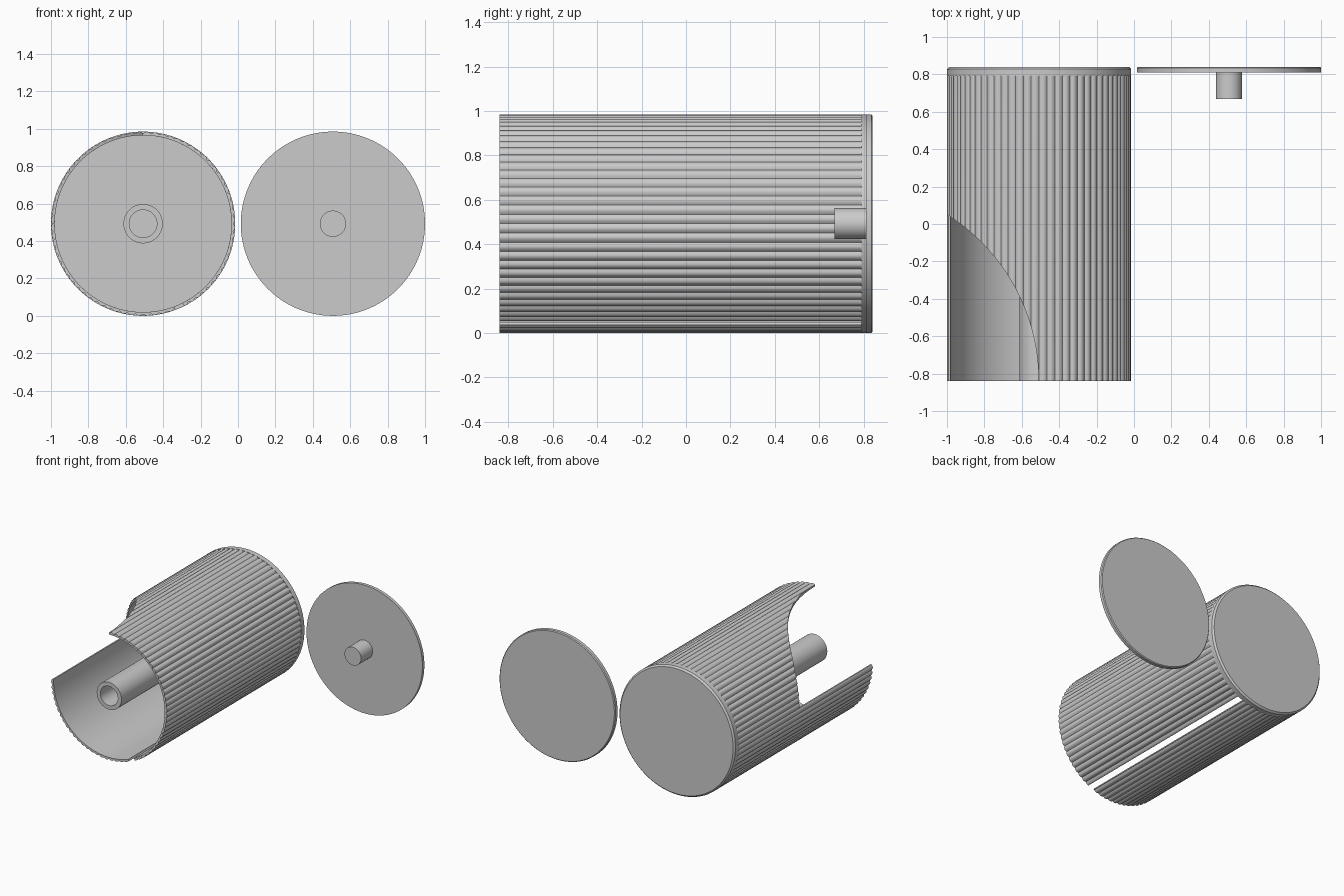
import bpy, bmesh, math
from mathutils import Vector

if "Cube" in bpy.data.objects:
    bpy.data.objects.remove(bpy.data.objects["Cube"])

R = 0.4925           # outer radius of container and lid
CX, CZ = 0.5075, 0.4925
FRONT, BACK, RIM = -0.84, 0.84, 0.79
INNER = R - 0.02


def finish(name, bm, angle=30):
    bmesh.ops.recalc_face_normals(bm, faces=bm.faces)
    me = bpy.data.meshes.new(name)
    bm.to_mesh(me)
    bm.free()
    ob = bpy.data.objects.new(name, me)
    bpy.context.collection.objects.link(ob)
    smooth(ob, angle)
    return ob


def smooth(ob, angle=30):
    bpy.ops.object.select_all(action='DESELECT')
    ob.select_set(True)
    bpy.context.view_layer.objects.active = ob
    bpy.ops.object.shade_smooth_by_angle(angle=math.radians(angle))


def lathe(name, profile, cx, steps=128):
    """Revolve (radius, y) points about the y-parallel axis at cx, CZ."""
    bm = bmesh.new()
    vs = [bm.verts.new((cx + r, y, CZ)) for r, y in profile]
    es = [bm.edges.new(p) for p in zip(vs, vs[1:])]
    if profile[0][0] > 0:
        es.append(bm.edges.new((vs[-1], vs[0])))
    bmesh.ops.spin(bm, geom=vs + es, cent=(cx, 0, CZ), axis=(0, 1, 0),
                   angle=math.tau, steps=steps, use_merge=True)
    bmesh.ops.remove_doubles(bm, verts=bm.verts, dist=1e-5)
    return finish(name, bm)


# Ribbed wall: open C section (narrow slot near the bottom) run along y
def ribbed_wall():
    bm = bmesh.new()
    a0, a1, n = -63.5, 290.5, 708
    rows = []
    for i in range(n + 1):
        t = math.radians(a0 + (a1 - a0) * i / n)
        ro = R - 0.009 * (1 - abs(math.sin(36 * t)))
        rows.append([bm.verts.new((-CX + r * math.cos(t), y, CZ + r * math.sin(t)))
                     for r, y in ((ro, FRONT), (ro, RIM), (INNER, RIM), (INNER, FRONT))])
    for a, b in zip(rows, rows[1:]):
        for k in range(4):
            m = (k + 1) % 4
            bm.faces.new((a[k], a[m], b[m], b[k]))
    bm.faces.new(rows[0])
    bm.faces.new(rows[-1])
    return finish("ribbed_wall", bm)


wall = ribbed_wall()

# Curved opening in the upper left front of the wall
bpy.ops.mesh.primitive_cylinder_add(vertices=256, radius=1.053, depth=1.0,
                                    location=(-1.563, FRONT, CZ + 0.5))
cutter = bpy.context.object
cutter.name = "opening_cutter"
cutter.hide_render = True
mod = wall.modifiers.new("opening", 'BOOLEAN')
mod.object = cutter
mod.operation = 'DIFFERENCE'
mod.solver = 'EXACT'
bpy.context.view_layer.objects.active = wall
bpy.ops.object.modifier_apply(modifier=mod.name)
bpy.data.objects.remove(cutter)
smooth(wall)

# Closed back with a chamfered rim
c = 0.012
lathe("back_cap", [(0, 0.81), (INNER, 0.81), (INNER, RIM), (R, RIM),
                   (R, BACK - c), (R - c, BACK), (0, BACK)], -CX)

# Central hollow tube
lathe("centre_tube", [(0.105, FRONT), (0.105, 0.815), (0.074, 0.815), (0.074, FRONT)], -CX, 64)

# Separate lid with its plug pin
lathe("lid", [(0, 0.81), (R, 0.81), (R, BACK - 0.006), (R - 0.006, BACK), (0, BACK)], CX)
lathe("lid_pin", [(0, 0.668), (0.07, 0.668), (0.07, 0.815), (0, 0.815)], CX, 64)
